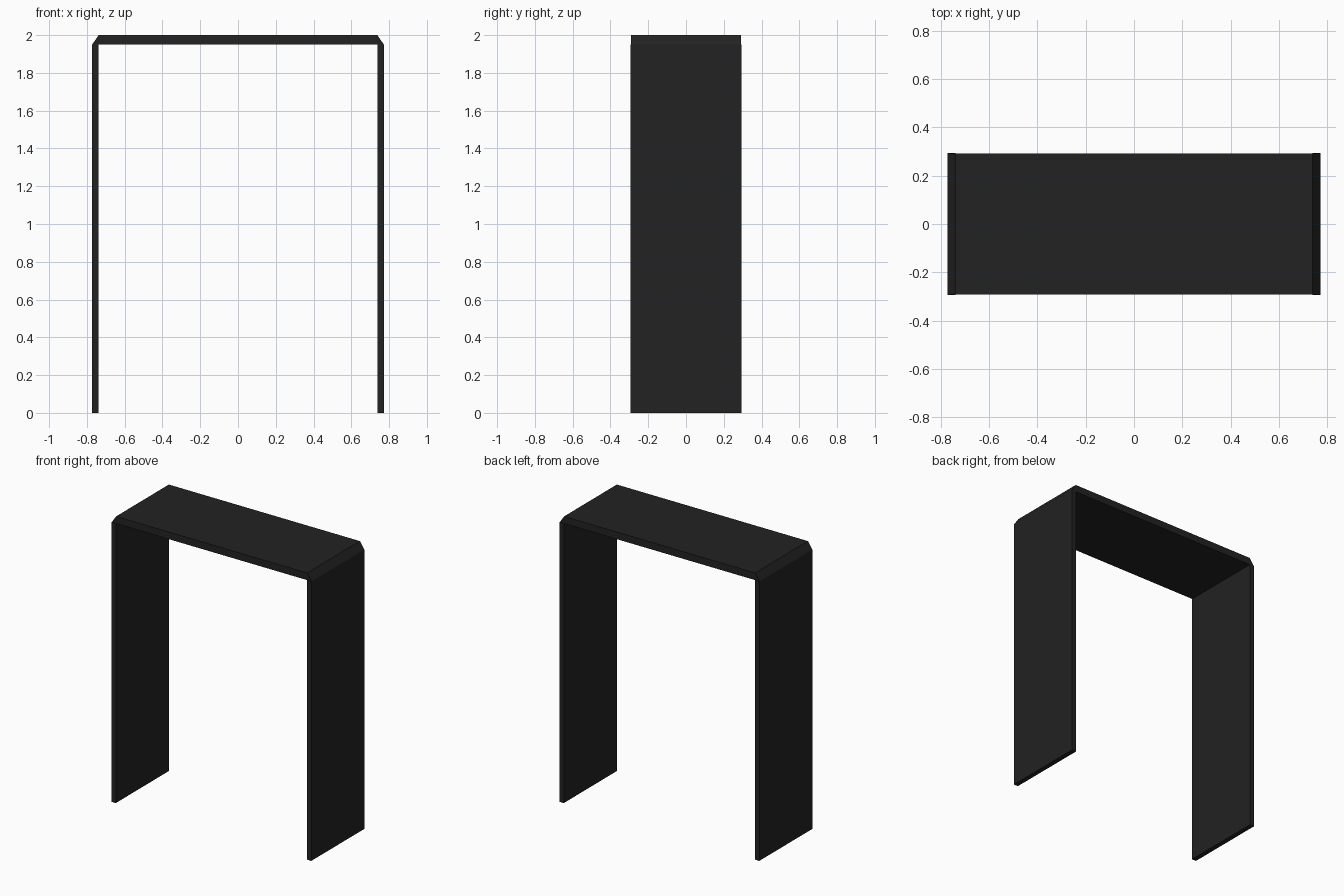
import bpy

cube = bpy.data.objects.get("Cube")
if cube:
    bpy.data.objects.remove(cube, do_unlink=True)

# Single dark finish
black = bpy.data.materials.new("matte_black")
black.use_nodes = True
colour = (0.016, 0.016, 0.016, 1)
black.diffuse_color = colour
shader = next(n for n in black.node_tree.nodes if n.type == 'BSDF_PRINCIPLED')
shader.inputs["Base Color"].default_value = colour
shader.inputs["Roughness"].default_value = 0.7

HALF_WIDTH, HEIGHT = 0.772, 2.0
LEG_THICK, TOP_THICK = 0.034, 0.05
LEG_DEPTH, TOP_DEPTH = 0.294, 0.291  # half depths


def extrude_profile(name, profile, half_depth):
    """Closed x-z outline extruded along y."""
    n = len(profile)
    verts = [(x, y, z) for y in (-half_depth, half_depth) for x, z in profile]
    faces = [tuple(range(n)), tuple(reversed(range(n, 2 * n)))]
    faces += [(i, i + n, (i + 1) % n + n, (i + 1) % n) for i in range(n)]
    mesh = bpy.data.meshes.new(name)
    mesh.from_pydata(verts, [], faces)
    mesh.materials.append(black)
    obj = bpy.data.objects.new(name, mesh)
    bpy.context.collection.objects.link(obj)
    return obj


# Upright side panels
leg_top = HEIGHT - TOP_THICK
for name, side in (("left_panel", 1), ("right_panel", -1)):
    a, b = sorted((side * HALF_WIDTH, side * (HALF_WIDTH - LEG_THICK)))
    extrude_profile(name, [(a, 0), (b, 0), (b, leg_top), (a, leg_top)], LEG_DEPTH)

# Top panel with sloped ends
inner = HALF_WIDTH - LEG_THICK
extrude_profile("top_panel", [(-HALF_WIDTH, leg_top), (HALF_WIDTH, leg_top),
                              (inner, HEIGHT), (-inner, HEIGHT)], TOP_DEPTH)
